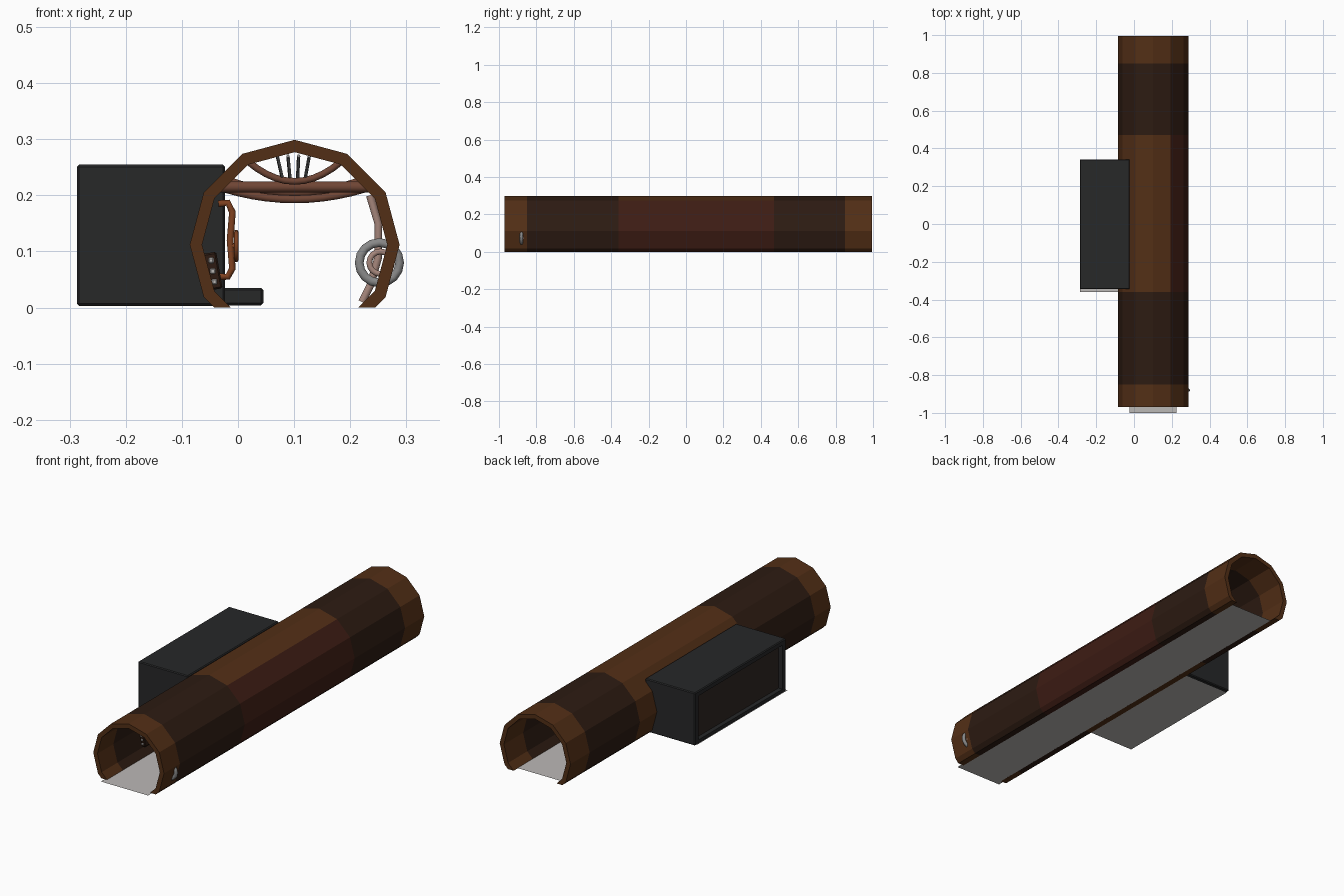
import bpy, bmesh, math
from mathutils import Vector

if "Cube" in bpy.data.objects:
    bpy.data.objects.remove(bpy.data.objects["Cube"])

CX, CZ = 0.101, 0.112      # tunnel axis
Y0, Y1 = -0.97, 0.995


def mat(name, col):
    m = bpy.data.materials.new(name)
    m.diffuse_color = (*col, 1)
    m.use_nodes = True
    m.node_tree.nodes["Principled BSDF"].inputs["Base Color"].default_value = m.diffuse_color
    return m


RUST = mat("rust", (0.085, 0.028, 0.008))
DARK = mat("dark_rust", (0.026, 0.011, 0.006))
RED = mat("red_rust", (0.048, 0.012, 0.007))
IRON = mat("iron", (0.02, 0.021, 0.022))
PANE = mat("pane", (0.03, 0.02, 0.017))
ORANGE = mat("orange_pipe", (0.22, 0.055, 0.015))
COPPER = mat("copper", (0.16, 0.06, 0.035))
HOSE = mat("hose", (0.38, 0.24, 0.2))
STEEL = mat("steel", (0.25, 0.25, 0.25))
FLOOR = mat("floor", (0.5, 0.48, 0.47))


def add(name, bm, *mats):
    bmesh.ops.recalc_face_normals(bm, faces=bm.faces)
    me = bpy.data.meshes.new(name)
    bm.to_mesh(me)
    bm.free()
    ob = bpy.data.objects.new(name, me)
    bpy.context.collection.objects.link(ob)
    for m in mats:
        me.materials.append(m)
    return ob


def box(name, lo, hi, m, bevel=0):
    bm = bmesh.new()
    bmesh.ops.create_cube(bm, size=1)
    for v in bm.verts:
        v.co = Vector([l + (c + 0.5) * (h - l) for l, h, c in zip(lo, hi, v.co)])
    if bevel:
        bmesh.ops.bevel(bm, geom=bm.edges[:], offset=bevel, segments=1, affect='EDGES')
    return add(name, bm, m)


def pipe(name, pts, r, m, cyclic=False):
    cu = bpy.data.curves.new(name, 'CURVE')
    cu.dimensions = '3D'
    cu.bevel_depth, cu.bevel_resolution, cu.use_fill_caps = r, 1, True
    sp = cu.splines.new('POLY')
    sp.points.add(len(pts) - 1)
    for p, co in zip(sp.points, pts):
        p.co = (*co, 1)
    sp.use_cyclic_u = cyclic
    cu.materials.append(m)
    ob = bpy.data.objects.new(name, cu)
    bpy.context.collection.objects.link(ob)
    return ob


def ring(name, c, r, t, axis, m):
    circle = [(math.cos(a) * r, math.sin(a) * r) for a in (i * math.tau / 16 for i in range(16))]
    pts = [(c[0], c[1] + u, c[2] + v) if axis == 'X' else (c[0] + u, c[1], c[2] + v) for u, v in circle]
    return pipe(name, pts, t, m, True)


def cut(ob, cutter):
    mod = ob.modifiers.new("cut", 'BOOLEAN')
    mod.operation, mod.solver, mod.object = 'DIFFERENCE', 'EXACT', cutter
    bpy.context.view_layer.objects.active = ob
    bpy.ops.object.modifier_apply(modifier=mod.name)


# Tunnel shell: twelve-sided tube sliced off at the floor
def arc(radius):
    pts = [(CX + radius * math.sin(math.radians(a)), CZ + radius * math.cos(math.radians(a)))
           for a in range(-150, 151, 30)]
    for end, nxt in ((0, 1), (-1, -2)):
        (xa, za), (xb, zb) = pts[end], pts[nxt]
        pts[end] = (xb + (xa - xb) * zb / (zb - za), 0.0)
    return pts


profile = arc(0.187) + arc(0.165)[::-1]
stations = [Y0, -0.85, -0.6, -0.36, 0.0, 0.47, 0.85, Y1]
bands = [0, 1, 1, 0, 0, 1, 0]
n = len(profile)
bm = bmesh.new()
loops = [[bm.verts.new((x, y, z)) for x, z in profile] for y in stations]
for la, lb, band in zip(loops, loops[1:], bands):
    for j in range(n):
        k = (j + 1) % n
        f = bm.faces.new((la[j], la[k], lb[k], lb[j]))
        x = (profile[j][0] + profile[k][0]) / 2
        f.material_index = 2 if band == 0 and x > 0.2 and la is not loops[0] and lb is not loops[-1] else band
for lp in (loops[0], loops[-1]):
    for j in range(n // 2 - 1):
        bm.faces.new((lp[j], lp[j + 1], lp[n - 2 - j], lp[n - 1 - j]))
tunnel = add("tunnel_shell", bm, RUST, DARK, RED)

# Side bay: iron surround open to the tunnel, with a recessed window pane
bay = box("side_bay", (-0.287, -0.345, 0.003), (-0.023, 0.342, 0.255), IRON, 0.004)
opening = box("opening_cutter", (-0.4, -0.318, 0.022), (-0.012, 0.315, 0.232), IRON)
opening.hide_render = True
cut(bay, opening)
cut(tunnel, opening)
bpy.data.objects.remove(opening)
box("window_pane", (-0.266, -0.32, 0.02), (-0.262, 0.317, 0.234), PANE)

# Flat T-shaped floor
bm = bmesh.new()
outline = [(-0.025, -1.0), (0.225, -1.0), (0.225, 0.965), (-0.025, 0.965),
           (-0.025, 0.325), (-0.285, 0.325), (-0.285, -0.36), (-0.025, -0.36)]
bm.faces.new([bm.verts.new((x, y, 0.001)) for x, y in outline])
add("floor", bm, FLOOR)

# Low step in front of the bay
box("bay_step", (-0.03, -0.3, 0.004), (0.045, 0.3, 0.035), IRON, 0.004)

# Control panel on the left wall
panel = box("control_panel", (-0.014, -0.06, -0.033), (0.012, 0.06, 0.033), DARK, 0.003)
panel.location, panel.rotation_euler = (-0.045, -0.6, 0.065), (0, math.radians(-10), 0)
for i in range(3):
    b = box("panel_button", (-0.005, -0.064, -0.005), (0.005, -0.056, 0.005), FLOOR, 0.002)
    b.location = (-0.045 - 0.003 * (i - 1), -0.6, 0.065 + 0.019 * (i - 1))

# Orange pipe with a valve wheel
pipe("valve_pipe", [(-0.035, -0.45, 0.185), (-0.018, -0.45, 0.187), (-0.01, -0.45, 0.17), (-0.014, -0.45, 0.12),
                    (-0.01, -0.45, 0.07), (-0.018, -0.45, 0.055), (-0.05, -0.45, 0.055)], 0.007, ORANGE)
ring("valve_wheel", (-0.003, -0.45, 0.11), 0.025, 0.004, 'X', ORANGE)
pipe("valve_stem", [(-0.015, -0.45, 0.11), (0.0, -0.45, 0.11)], 0.006, ORANGE)


# Sagging pipes and a straight beam under the ceiling
def sag(name, half, z, drop, y, r):
    pts = [(CX + half * t, y, z - drop * (1 - t * t)) for t in (i / 5 - 1 for i in range(11))]
    pipe(name, pts, r, COPPER)


sag("ceiling_pipe_low", 0.125, 0.212, 0.019, -0.75, 0.008)
sag("ceiling_pipe_upper", 0.085, 0.262, 0.037, -0.82, 0.007)
sag("ceiling_pipe_middle", 0.115, 0.225, 0.02, -0.7, 0.008)
pipe("ceiling_beam", [(-0.035, -0.8, 0.215), (0.237, -0.8, 0.215)], 0.011, COPPER)

# Fan of cables from the ceiling down to the beam
for i in range(4):
    pipe("hanging_cable", [(0.07 + 0.019 * i, -0.93, 0.27), (0.08 + 0.013 * i, -0.8, 0.226)], 0.003, STEEL)

# Hose and double ring on the right wall
pipe("wall_hose", [(0.235, -0.85, 0.2), (0.25, -0.85, 0.15), (0.25, -0.85, 0.09),
                   (0.236, -0.85, 0.04), (0.221, -0.85, 0.01)], 0.008, HOSE)
ring("wall_ring_outer", (0.252, -0.88, 0.08), 0.036, 0.009, 'Y', STEEL).scale = (1, 1, 1)
ring("wall_ring_inner", (0.254, -0.87, 0.08), 0.02, 0.006, 'Y', HOSE)
